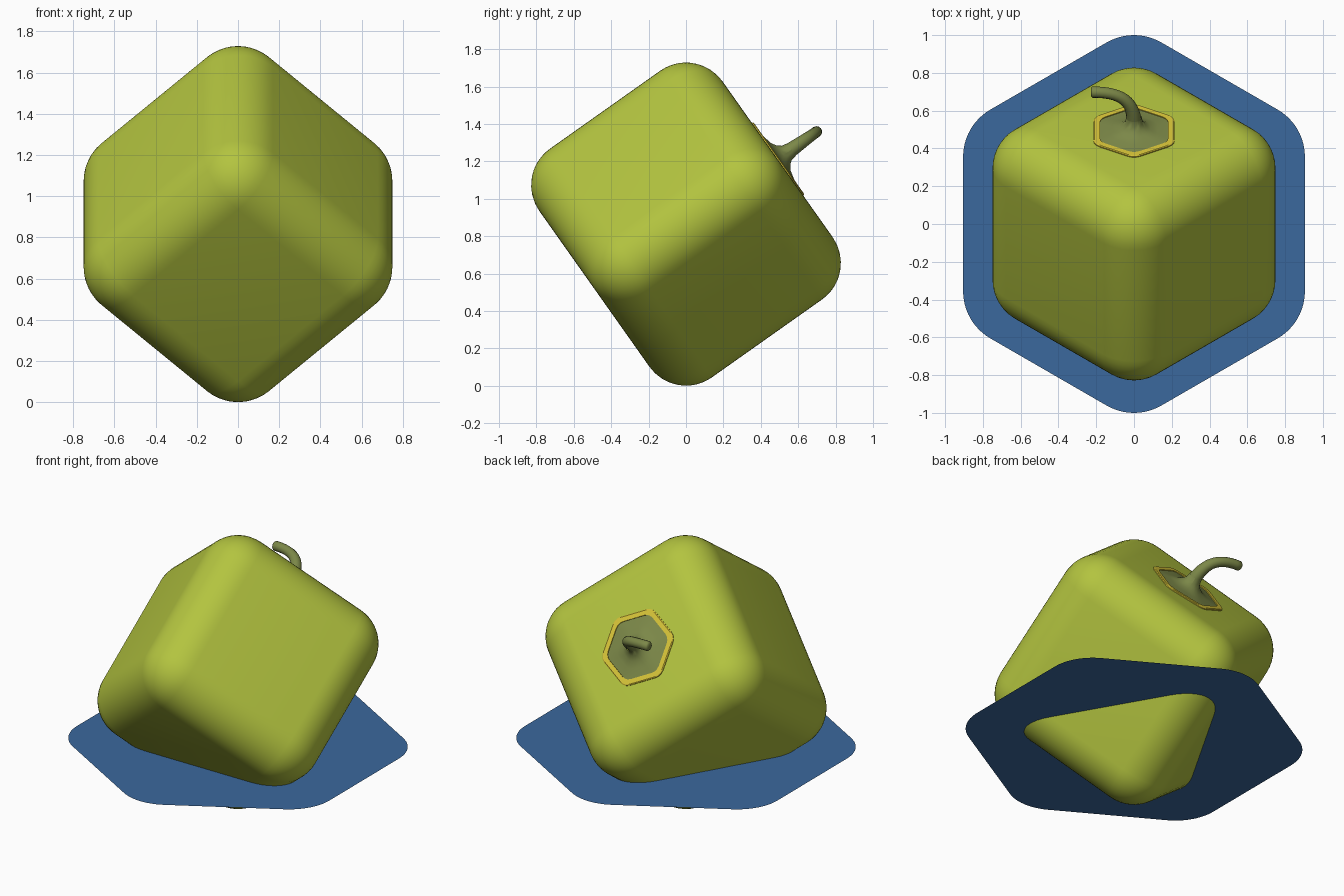
import bpy, bmesh, math
from mathutils import Matrix, Vector

if "Cube" in bpy.data.objects:
    bpy.data.objects.remove(bpy.data.objects["Cube"], do_unlink=True)


def material(name, rgb):
    m = bpy.data.materials.new(name)
    m.use_nodes = True
    m.diffuse_color = (*rgb, 1)
    m.node_tree.nodes["Principled BSDF"].inputs["Base Color"].default_value = (*rgb, 1)
    return m


GREEN = material("lime green", (0.45, 0.55, 0.05))
BLUE = material("water blue", (0.043, 0.14, 0.34))
YELLOW = material("golden yellow", (0.68, 0.55, 0.04))
STEM = material("olive stem", (0.20, 0.245, 0.065))


def add(name, bm, mat, matrix=Matrix(), smooth=None):
    mesh = bpy.data.meshes.new(name)
    bm.to_mesh(mesh)
    bm.free()
    ob = bpy.data.objects.new(name, mesh)
    bpy.context.collection.objects.link(ob)
    mesh.materials.append(mat)
    ob.matrix_world = matrix
    if smooth:
        bpy.ops.object.select_all(action="DESELECT")
        ob.select_set(True)
        bpy.context.view_layer.objects.active = ob
        bpy.ops.object.shade_smooth_by_angle(angle=math.radians(smooth))
    return ob


def hexagon(d, r, z, seg):
    """Rounded hexagon: corner centres at distance d, corner radius r."""
    pts = []
    for k in range(6):
        a = math.radians(30 + 60 * k)
        for i in range(seg + 1):
            b = a + math.radians(-30 + 60 * i / seg)
            pts.append(Vector((d * math.cos(a) + r * math.cos(b),
                               d * math.sin(a) + r * math.sin(b), z)))
    return pts


def loft(rings):
    bm = bmesh.new()
    loops = [[bm.verts.new(p) for p in ring] for ring in rings]
    n = len(loops[0])
    for a, b in zip(loops, loops[1:]):
        for i in range(n):
            j = (i + 1) % n
            bm.faces.new((a[i], a[j], b[j], b[i]))
    return bm


def frame(x, y, z, origin):
    return Matrix.Translation(origin) @ Matrix((x, y, z)).transposed().to_4x4()


SIDE, RADIUS = 1.2, 0.24
CENTRE = Vector((0, 0, 0.865))
face_z = Vector((0, math.sqrt(2), 1)).normalized()
face_x = Vector((math.sqrt(1.5), -math.sqrt(0.5), 1)).normalized()

# Rounded cube body balanced on one corner
bm = bmesh.new()
bmesh.ops.create_cube(bm, size=SIDE)
bmesh.ops.bevel(bm, geom=bm.edges[:], offset=RADIUS, segments=12,
                profile=0.5, affect="EDGES")
add("fruit_body", bm, GREEN, frame(face_x, face_z.cross(face_x), face_z, CENTRE), 40)

# Flat water sheet around the lower corner
bm = bmesh.new()
bm.faces.new([bm.verts.new(p) for p in hexagon(0.711, 0.289, 0.41, 12)])
add("water_sheet", bm, BLUE)

# Frame on the upper back face, for the stem parts
X = Vector((1, 0, 0))
top = frame(X, face_z.cross(X), face_z, CENTRE + face_z * SIDE / 2)

# Golden rim
rim = [(0.142, 0.058, -0.005), (0.142, 0.058, 0.009),
       (0.165, 0.067, 0.009), (0.169, 0.069, 0.005), (0.169, 0.069, -0.005)]
bm = loft([hexagon(d, r, z, 3) for d, r, z in rim])
bmesh.ops.recalc_face_normals(bm, faces=bm.faces[:])
add("stem_rim", bm, YELLOW, top, 30)

# Flared cap that blends from hexagon to round neck
flare = [(0.142, 0.058, 0.004), (0.075, 0.06, 0.011), (0.03, 0.06, 0.022),
         (0.01, 0.052, 0.04), (0, 0.047, 0.06), (0, 0.041, 0.09)]
add("stem_cap", loft([hexagon(d, r, z, 3) for d, r, z in flare]), STEM, top, 60)

# Curved stem: round sections swept along a bend
P = [Vector(p) for p in ((0, 0, 0.05), (0, 0, 0.19), (-0.06, 0, 0.255), (-0.22, 0, 0.255))]
rings, STEPS = [], 14
for i in range(STEPS + 1):
    t = i / STEPS
    u = 1 - t
    pos = P[0] * u**3 + P[1] * 3 * u * u * t + P[2] * 3 * u * t * t + P[3] * t**3
    tan = ((P[1] - P[0]) * u * u + (P[2] - P[1]) * 2 * u * t + (P[3] - P[2]) * t * t).normalized()
    side = Vector((0, 1, 0))
    up = side.cross(tan)
    rad = 0.042 - 0.012 * math.sin(math.pi * min(t, 0.75) / 1.5)
    rings.append([pos + (up * p.x + side * p.y) for p in hexagon(0, rad, 0, 2)])
end = P[3] - Vector((0.008, 0, 0))
rings.append([end + (p - P[3]) * 0.75 for p in rings[-1]])
bm = loft(rings)
bm.verts.ensure_lookup_table()
n = len(rings[0])
bm.faces.new(bm.verts[-n:])
bmesh.ops.remove_doubles(bm, verts=bm.verts[:], dist=0.0005)
bmesh.ops.recalc_face_normals(bm, faces=bm.faces[:])
add("stem", bm, STEM, top, 50)
